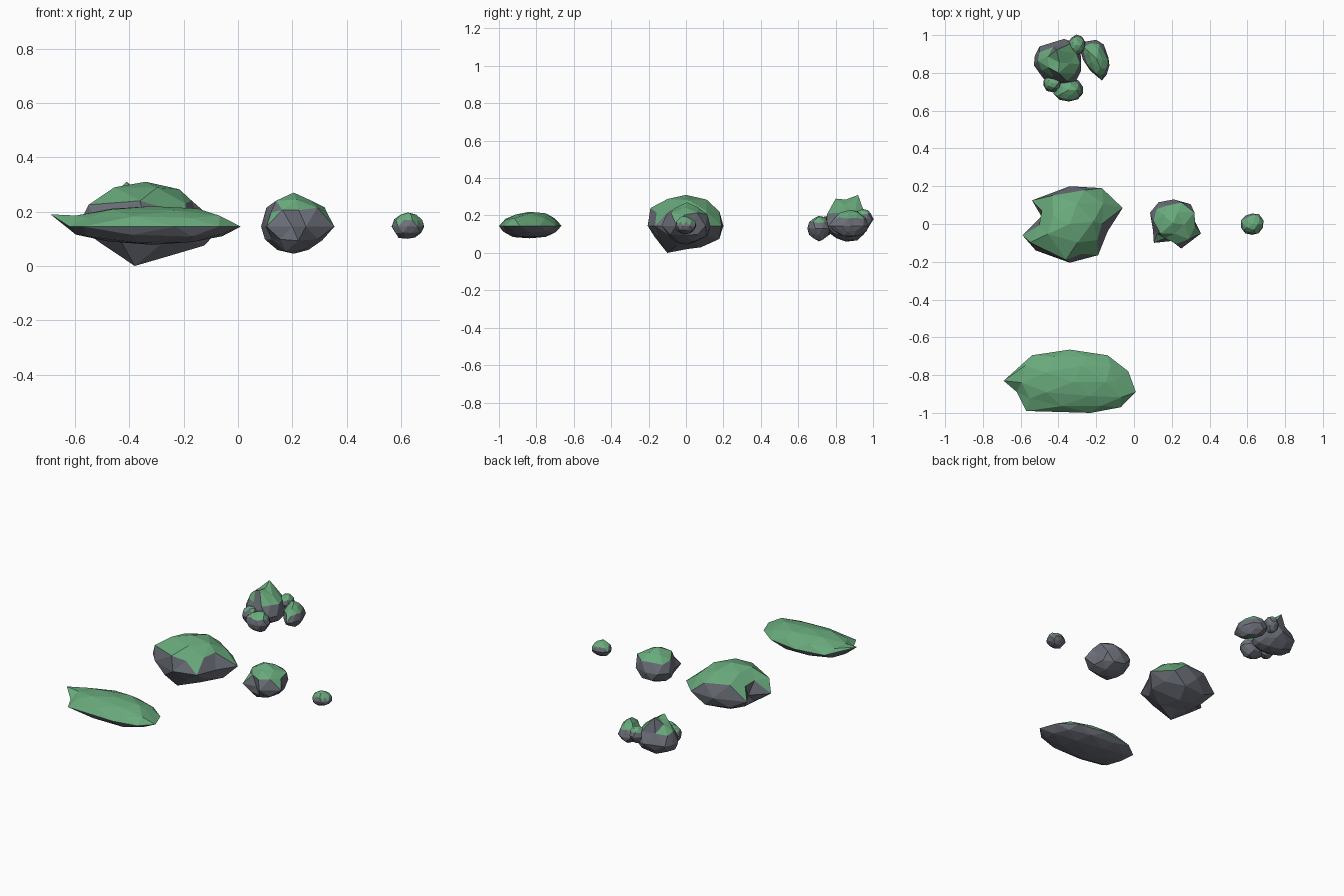
import bpy, bmesh, math, random
from mathutils import Vector

cube = bpy.data.objects.get("Cube")
if cube:
    bpy.data.objects.remove(cube, do_unlink=True)

MID = 0.145  # height of every rock's waist


def material(name, colour):
    m = bpy.data.materials.new(name)
    m.use_nodes = True
    m.diffuse_color = (*colour, 1)
    bsdf = m.node_tree.nodes["Principled BSDF"]
    bsdf.inputs["Base Color"].default_value = (*colour, 1)
    bsdf.inputs["Roughness"].default_value = 0.9
    return m


STONE = material("grey stone", (0.15, 0.16, 0.19))
GRASS = material("green grass", (0.14, 0.40, 0.20))


def oval(x, y, rx, ry, rng):
    """Slightly irregular ten-sided waist outline."""
    points = []
    for i in range(10):
        a = math.radians(18 + 36 * i)
        k = rng.uniform(0.9, 1.05)
        points.append((x + rx * k * math.cos(a), y + ry * k * math.sin(a)))
    return points


def rock(name, outline, up, down, seed, peaks=(), mid=MID, rough=0.09, slope=0.48):
    """Icosphere fitted to a ten-point waist, roughened, with chosen peaks."""
    rng = random.Random(seed)
    centre = sum((Vector(p) for p in outline), Vector((0, 0))) / len(outline)
    bm = bmesh.new()
    bmesh.ops.create_icosphere(bm, subdivisions=2, radius=1)
    for v in bm.verts:
        d = v.co.copy()
        u = ((math.degrees(math.atan2(d.y, d.x)) - 18) / 36) % 10
        i = int(u)
        rim = Vector(outline[i % 10]).lerp(Vector(outline[(i + 1) % 10]), u - i)
        waist = abs(d.z) < 0.1
        k = 1 if waist or abs(d.z) > 0.95 else rng.uniform(1 - rough, 1 + rough)
        plan = centre + (rim - centre) * math.hypot(d.x, d.y) * k
        v.co = (*plan, mid + d.z * k * (up if d.z > 0 else down))
    # Pull the nearest corner out to each peak
    free = list(bm.verts)
    for p in peaks:
        v = min(free, key=lambda w: (w.co - Vector(p)).length)
        v.co = p
        free.remove(v)
    # Grass lies on the faces that look upward
    bm.normal_update()
    for f in bm.faces:
        f.material_index = int(f.normal.z > slope)
    mesh = bpy.data.meshes.new(name)
    bm.to_mesh(mesh)
    bm.free()
    mesh.materials.append(STONE)
    mesh.materials.append(GRASS)
    obj = bpy.data.objects.new(name, mesh)
    bpy.context.scene.collection.objects.link(obj)
    return obj


# Long flat island at the front
rock("long_island",
     [(-.03, -.78), (-.14, -.695), (-.34, -.665), (-.54, -.695), (-.65, -.79),
      (-.62, -.89), (-.57, -.99), (-.23, -1), (-.07, -.97), (.01, -.89)],
     0.075, 0.067, 3, [(-.69, -.83, .19), (-.1, -.83, .19)], rough=0.06, slope=0.4)

# Large central island
rock("central_island",
     [(-.06, .085), (-.17, .19), (-.34, .2), (-.54, .125), (-.49, .04),
      (-.59, -.06), (-.52, -.14), (-.34, -.205), (-.19, -.165), (-.14, -.04)],
     0.165, 0.125, 8,
     [(-.34, 0, .31), (-.38, -.1, 0), (-.3, .11, .285), (-.36, -.19, .24),
      (-.17, 0, .24), (-.3, .08, .03)])

# Medium round island
rock("round_island",
     [(.315, .03), (.3, .105), (.21, .13), (.13, .115), (.085, .06),
      (.1, -.03), (.105, -.1), (.2, -.09), (.25, -.13), (.355, -.05)],
     0.125, 0.1, 5, [(.32, .06, .215), (.14, -.05, .24)])

# Tiny island
rock("tiny_island", oval(.625, 0, .061, .061, random.Random(2)), 0.052, 0.045, 2)

# Cluster island: one main rock with smaller lobes
rock("cluster_main",
     [(-.28, .88), (-.29, .95), (-.37, .98), (-.5, .94), (-.525, .89),
      (-.53, .84), (-.48, .77), (-.39, .74), (-.31, .75), (-.28, .81)],
     0.14, 0.085, 11, [(-.41, .92, .31), (-.4, .8, .29)])
rock("cluster_crescent",
     [(-.135, .88), (-.16, .95), (-.2, .975), (-.26, .965), (-.285, .92),
      (-.27, .87), (-.23, .81), (-.17, .76), (-.145, .79), (-.13, .84)],
     0.085, 0.06, 14)
for name, x, y, mid, rx, ry, rz, seed in (
        ("cluster_front_lobe", -.345, .71, .13, .084, .063, .068, 21),
        ("cluster_side_lobe", -.43, .745, .14, .055, .05, .055, 22),
        ("cluster_back_lobe", -.305, .945, .18, .048, .056, .055, 23)):
    rock(name, oval(x, y, rx, ry, random.Random(seed)), rz, rz, seed, mid=mid)
